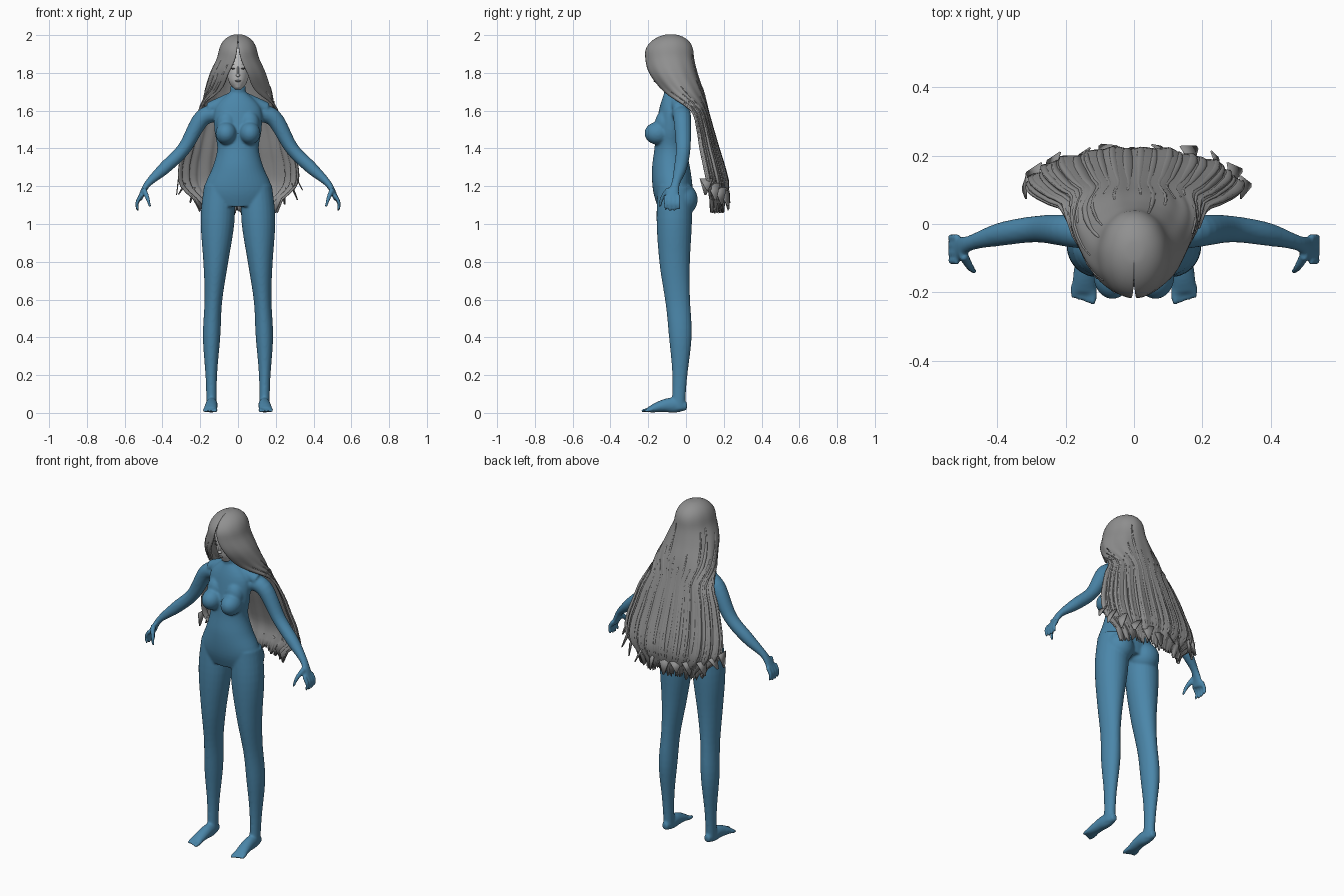
import bpy, bmesh, math, random
from mathutils import Vector, Matrix

random.seed(4)
if "Cube" in bpy.data.objects:
    bpy.data.objects.remove(bpy.data.objects["Cube"])


def material(name, red, green, blue):
    mat = bpy.data.materials.new(name)
    mat.use_nodes = True
    mat.diffuse_color = (red, green, blue, 1)
    shader = next(node for node in mat.node_tree.nodes if node.type == "BSDF_PRINCIPLED")
    shader.inputs["Base Color"].default_value = (red, green, blue, 1)
    return mat


suit_blue = material("blue suit", .07, .24, .4)
hair_grey = material("grey hair", .28, .28, .28)
face_pale = material("pale face", .6, .6, .6)
feature_dark = material("dark features", .08, .08, .08)
lip_grey = material("lip grey", .35, .35, .35)


def finish(bm, name, mat, thickness=0):
    """Turn a bmesh into a smooth-shaded object, thickened if it is a sheet."""
    bmesh.ops.recalc_face_normals(bm, faces=bm.faces)
    for face in bm.faces:
        face.smooth = True
    mesh = bpy.data.meshes.new(name)
    bm.to_mesh(mesh)
    bm.free()
    mesh.materials.append(mat)
    obj = bpy.data.objects.new(name, mesh)
    bpy.context.scene.collection.objects.link(obj)
    if thickness:
        solid = obj.modifiers.new("thickness", "SOLIDIFY")
        solid.thickness, solid.offset = thickness, 0
    return obj


def spline(values, t):
    """Smooth curve through evenly spaced numbers or vectors."""
    end = len(values) - 1
    place = max(0, min(t, 1)) * end
    i = min(int(place), end - 1)
    f = place - i
    a, b, c, d = (values[max(0, min(end, i + k))] for k in (-1, 0, 1, 2))
    return b + (c - a + (a * 2 - b * 5 + c * 4 - d + ((b - c) * 3 + d - a) * f) * f) * (f / 2)


def bridge(bm, lower, upper, closed):
    count = len(lower)
    for k in range(count if closed else count - 1):
        j = (k + 1) % count
        bm.faces.new((lower[k], lower[j], upper[j], upper[k]))


def loft(bm, path, width, depth, side=1, across=(0, 1, 0), steps=20, sides=24):
    """Sweep an ellipse along a smooth path; depth is measured along 'across'."""
    points = [Vector((x * side, y, z)) for x, y, z in path]
    centres = [spline(points, i / steps) for i in range(steps + 1)]
    rings = []
    for i, centre in enumerate(centres):
        along = (centres[min(i + 1, steps)] - centres[max(i - 1, 0)]).normalized()
        v = Vector(across)
        v = (v - along * v.dot(along)).normalized()
        u = v.cross(along) * spline(width, i / steps)
        v = v * spline(depth, i / steps)
        angles = [math.tau * k / sides for k in range(sides)]
        rings.append([bm.verts.new(centre + u * math.cos(a) + v * math.sin(a)) for a in angles])
    for lower, upper in zip(rings, rings[1:]):
        bridge(bm, lower, upper, True)
    bm.faces.new(rings[0])
    bm.faces.new(rings[-1])


def ball(bm, centre, radii):
    place = Matrix.Translation(centre) @ Matrix.Diagonal((*radii, 1))
    bmesh.ops.create_uvsphere(bm, u_segments=24, v_segments=14, radius=1, matrix=place)


# Torso and neck, evenly spaced from hips to jaw
body = bmesh.new()
loft(body, [(0, -.06, 1.1), (0, -.08, 1.3), (0, -.08, 1.5), (0, -.07, 1.7)],
     width=[.17, .18, .135, .11, .125, .12, .042],
     depth=[.09, .105, .1, .085, .08, .065, .042], steps=30, sides=40)
loft(body, [(0, -.07, 1.67), (0, -.08, 1.73)], [.043, .04], [.042, .04])

for side in (1, -1):
    # Chest, seat and shoulder slope
    ball(body, (side * .063, -.15, 1.48), (.056, .07, .06))
    ball(body, (side * .06, -.115, 1.53), (.054, .05, .07))
    ball(body, (side * .09, -.025, 1.13), (.085, .087, .09))
    loft(body, [(.02, -.055, 1.675), (.08, -.045, 1.645), (.15, -.03, 1.61)],
         [.03, .035], [.035, .04], side)
    # Leg from hip to ankle
    loft(body, [(.1, -.06, 1.2), (.118, -.06, .8), (.14, -.03, .4), (.14, -.04, .02)],
         width=[.08, .09, .066, .047, .046, .03, .027],
         depth=[.09, .094, .081, .066, .06, .039, .035], side=side, steps=30)
    # Foot and toes
    loft(body, [(.14, .005, .035), (.14, -.1, .04), (.148, -.2, .016)],
         [.018, .03, .034, .037], [.02, .04, .03, .014], side, across=(0, 0, 1))
    for toe in range(5):
        x = .12 + .0145 * toe
        radius = .009 if toe else .012
        loft(body, [(x, -.18, .018), (x, .005 * toe - .236, .01)],
             [radius, radius, radius * .7], [radius, radius, radius * .7],
             side, across=(0, 0, 1), sides=12)
    # Arm from shoulder to palm
    loft(body, [(.09, -.03, 1.59), (.19, -.02, 1.56), (.285, -.015, 1.4),
                (.39, -.03, 1.295), (.48, -.056, 1.21), (.52, -.075, 1.13)],
         width=[.05, .045, .036, .033, .018, .013],
         depth=[.05, .047, .039, .034, .023, .041], side=side, steps=30)
    # Fingers and thumb
    for finger in range(4):
        y = .023 * finger - .108
        tip = 1.065 + .006 * abs(finger - 1.3)
        loft(body, [(.515, y, 1.15), (.535, y, 1.11), (.53, y, tip)],
             [.011, .01, .007], [.011, .01, .007], side, sides=12)
    loft(body, [(.5, -.09, 1.185), (.48, -.125, 1.14), (.466, -.14, 1.09)],
         [.015, .012, .007], [.015, .012, .007], side, sides=12)

body = finish(body, "body", suit_blue)
fuse = body.modifiers.new("fuse", "REMESH")
fuse.mode, fuse.voxel_size, fuse.use_smooth_shade = "VOXEL", .0065, True
soften = body.modifiers.new("soften", "SMOOTH")
soften.factor, soften.iterations = .5, 6

# Head with nose
head = bmesh.new()
loft(head, [(0, -.12, 1.713), (0, -.1, 1.78), (0, -.09, 1.88), (0, -.085, 1.96)],
     [.015, .045, .06, .068, .068, .03], [.02, .055, .075, .085, .083, .03], sides=32)
ball(head, (0, -.172, 1.787), (.011, .013, .009))
ball(head, (0, -.172, 1.81), (.006, .009, .025))
finish(head, "head", face_pale)

# Thin facial features
eyes, lips = bmesh.new(), bmesh.new()
for side in (1, -1):
    ball(eyes, (side * .027, -.168, 1.823), (.013, .005, .004))
    ball(eyes, (side * .028, -.168, 1.843), (.016, .005, .002))
ball(lips, (0, -.166, 1.757), (.016, .005, .0045))
finish(eyes, "eyes_and_brows", feature_dark)
finish(lips, "lips", lip_grey)

# Hair envelope, evenly spaced from crown to ends
hair_top, hair_end = 2, 1.1
hair_width = [.1, .1, .14, .17, .2, .25, .28, .305, .295, .2]
hair_depth = [.125, .124, .127, .11, .085, .092, .105, .115, .115, .07]
hair_centre = [-.08, -.088, -.07, -.02, .03, .05, .065, .085, .105, .125]
hair_opening = [0, 5, 20, 35, 88] + [95] * 5


def hair_point(z, f, lift=0):
    """Point on the hair: f runs from the left of the parting, round the back, to the right."""
    t = (hair_top - z) / (hair_top - hair_end)
    dome = math.sqrt(1 - max(0, (z - 1.9) * 10) ** 2)
    opening = math.radians(spline(hair_opening, t))
    angle = opening + (math.tau - 2 * opening) * f
    wave = t * (.03 * math.sin(f * 70) + .025 * math.sin(f * 33 + 1))
    size = dome * (1 + lift + wave)
    return Vector((spline(hair_width, t) * size * math.sin(angle),
                   spline(hair_centre, t) - spline(hair_depth, t) * size * math.cos(angle), z))


# Main curtain of hair with ragged ends
curtain, rows, columns = bmesh.new(), 40, 90
grid = []
for row in range(rows + 1):
    z = 1.998 - (1.998 - hair_end) * (row / rows) ** 1.5
    line = [hair_point(z, c / columns) for c in range(columns + 1)]
    if row == rows:
        for point in line:
            point.z += random.uniform(-.045, .01)
    grid.append([curtain.verts.new(point) for point in line])
for lower, upper in zip(grid, grid[1:]):
    bridge(curtain, lower, upper, False)
curtain.faces.new(grid[0])
finish(curtain, "hair_curtain", hair_grey, .01)

# Loose tapering locks lying over the curtain
locks, lock_count, lock_steps = bmesh.new(), 22, 16
for lock in range(lock_count):
    f = .04 + .92 * lock / (lock_count - 1)
    start, end = random.uniform(1.6, 1.9), random.uniform(1.06, 1.12)
    wide = random.uniform(.012, .024)
    previous = None
    for step in range(lock_steps + 1):
        t = step / lock_steps
        half = wide * math.sin(math.pi * (.05 + .9 * t))
        line = [hair_point(start + (end - start) * t, max(0, min(1, f + half * k)),
                           .045 - .03 * abs(k)) for k in (-1, 0, 1)]
        verts = [locks.verts.new(point) for point in line]
        if previous:
            bridge(locks, previous, verts, False)
        previous = verts
finish(locks, "hair_locks", hair_grey, .005)

# Flat pointed tips flicking out of the lower edge
tips, tip_count = bmesh.new(), 11
for i in range(tip_count):
    f = i / (tip_count - 1)
    root = hair_point(1.24 - .08 * math.sin(math.pi * f), f)
    outward = Vector((root.x, root.y - .1, 0)).normalized()
    tip = root + outward * random.uniform(.01, .04) - Vector((0, 0, random.uniform(.05, .09)))
    edge = (tip - root).cross(outward).normalized() * .035
    corners = (root + edge, root - edge, tip - edge * .3, tip)
    tips.faces.new([tips.verts.new(corner) for corner in corners])
finish(tips, "hair_tips", hair_grey, .005)
